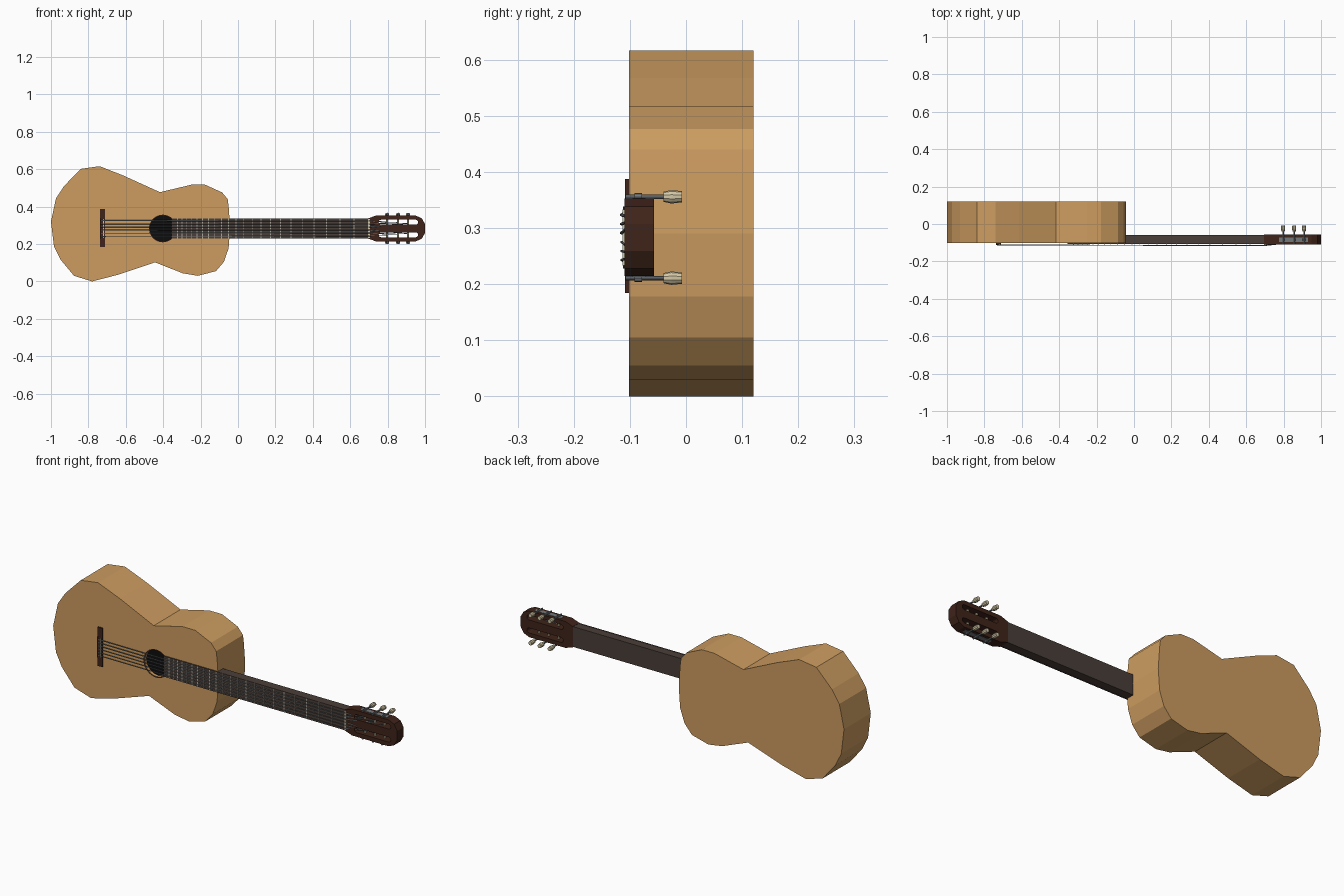
import bpy, bmesh, math
from mathutils import Vector, Matrix

if "Cube" in bpy.data.objects:
    bpy.data.objects.remove(bpy.data.objects["Cube"])


def material(name, rgb):
    m = bpy.data.materials.new(name)
    m.diffuse_color = (*rgb, 1)
    m.use_nodes = True
    m.node_tree.nodes["Principled BSDF"].inputs["Base Color"].default_value = m.diffuse_color
    return m


WOOD = material("honey wood", (0.61, 0.335, 0.118))
NECK = material("dark ebony", (0.068, 0.048, 0.040))
HEAD = material("red brown wood", (0.050, 0.017, 0.010))
BLACK = material("black", (0.004, 0.004, 0.004))
STEEL = material("steel grey", (0.17, 0.19, 0.20))
FRET = material("fret metal", (0.42, 0.39, 0.32))
CREAM = material("cream", (0.66, 0.58, 0.38))

CZ = 0.283          # height of the centre line
TOP = -0.102        # soundboard plane
BOARD = -0.108      # fretboard plane


def finish(name, bm, mat):
    bmesh.ops.recalc_face_normals(bm, faces=bm.faces)
    me = bpy.data.meshes.new(name)
    bm.to_mesh(me)
    bm.free()
    me.materials.append(mat)
    ob = bpy.data.objects.new(name, me)
    bpy.context.collection.objects.link(ob)
    return ob


def prism(name, outline, y0, y1, mat):
    """Extrude an x/z outline along y."""
    bm = bmesh.new()
    face = bm.faces.new([bm.verts.new((x, y0, z)) for x, z in outline])
    ext = bmesh.ops.extrude_face_region(bm, geom=[face], use_keep_orig=True)
    verts = [v for v in ext["geom"] if isinstance(v, bmesh.types.BMVert)]
    bmesh.ops.translate(bm, verts=verts, vec=(0, y1 - y0, 0))
    return finish(name, bm, mat)


def box(name, x, y, z, mat):
    return prism(name, [(x[0], z[0]), (x[1], z[0]), (x[1], z[1]), (x[0], z[1])],
                 y[0], y[1], mat)


def rod(name, a, b, r, mat, sides=8, r2=None):
    a, b = Vector(a), Vector(b)
    d = b - a
    mtx = Matrix.Translation((a + b) / 2) @ d.to_track_quat('Z', 'Y').to_matrix().to_4x4()
    bm = bmesh.new()
    bmesh.ops.create_cone(bm, cap_ends=True, segments=sides, radius1=r,
                          radius2=r if r2 is None else r2, depth=d.length, matrix=mtx)
    return finish(name, bm, mat)


def cut(ob, cutter):
    mod = ob.modifiers.new("cut", 'BOOLEAN')
    mod.operation = 'DIFFERENCE'
    mod.solver = 'EXACT'
    mod.object = cutter
    bpy.context.view_layer.objects.active = ob
    bpy.ops.object.modifier_apply(modifier=mod.name)
    bpy.data.objects.remove(cutter)


# Body: faceted figure-eight outline
body_outline = [
    (-0.74, 0.616), (-0.84, 0.602), (-0.93, 0.51), (-0.973, 0.445), (-1.0, 0.32),
    (-0.984, 0.187), (-0.95, 0.118), (-0.877, 0.03), (-0.78, 0.0), (-0.64, 0.036),
    (-0.444, 0.102), (-0.294, 0.043), (-0.214, 0.03), (-0.118, 0.055), (-0.075, 0.105),
    (-0.05, 0.178), (-0.042, 0.29), (-0.05, 0.40), (-0.055, 0.44), (-0.085, 0.476),
    (-0.176, 0.517), (-0.25, 0.517), (-0.417, 0.477), (-0.615, 0.567)]
body = prism("body", body_outline, TOP, 0.12, WOOD)

# Sound hole: recess with a black bottom
HX = -0.402
cut(body, rod("hole_cutter", (HX, TOP - 0.05, CZ), (HX, TOP + 0.02, CZ), 0.068, WOOD, 32))
rod("sound_hole", (HX, TOP + 0.016, CZ), (HX, TOP + 0.022, CZ), 0.069, BLACK, 32)
# Dark rim around the hole
bm = bmesh.new()
rings = [[bm.verts.new((HX + r * math.cos(t * math.tau / 32), TOP - 0.001,
                        CZ + r * math.sin(t * math.tau / 32))) for t in range(32)]
         for r in (0.068, 0.074)]
for i in range(32):
    j = (i + 1) % 32
    bm.faces.new([rings[0][i], rings[0][j], rings[1][j], rings[1][i]])
finish("hole_rim", bm, HEAD)

# Neck with fretboard running over the soundboard
box("neck", (-0.045, 0.71), (TOP, -0.059), (CZ - 0.053, CZ + 0.053), NECK)
box("fretboard", (-0.355, 0.71), (BOARD, TOP), (CZ - 0.054, CZ + 0.054), NECK)

# Frets at equal-tempered spacing
NUT, SADDLE = 0.70, -0.722
for n in range(1, 23):
    x = NUT - (NUT - SADDLE) * (1 - 2 ** (-n / 12))
    box(f"fret_{n}", (x - 0.002, x + 0.002), (BOARD - 0.002, BOARD + 0.001),
        (CZ - 0.053, CZ + 0.053), FRET)
box("nut", (NUT - 0.004, NUT + 0.005), (BOARD - 0.005, BOARD + 0.002),
    (CZ - 0.05, CZ + 0.05), CREAM)

# Slotted headstock, outline mirrored about the centre line
half = [(0.695, 0.054), (0.738, 0.069), (0.95, 0.069), (0.982, 0.055), (1.0, 0.024)]
head = prism("headstock", [(x, CZ - z) for x, z in half] +
             [(x, CZ + z) for x, z in reversed(half)], -0.110, -0.057, HEAD)
for s in (-1, 1):
    zc = CZ + s * 0.034
    slot = [(cx + 0.013 * math.cos(math.pi * (k / 6 + o)),
             zc + 0.013 * math.sin(math.pi * (k / 6 + o)))
            for cx, o in ((0.95, -0.5), (0.765, 0.5)) for k in range(7)]
    cut(head, prism("slot_cutter", slot, -0.2, 0.0, HEAD))

# Tuners: roller across the slot, gear, shaft and button on each side
PEGS = (0.797, 0.856, 0.909)
for s, side in ((-1, "lower"), (1, "upper")):
    box(f"tuner_plate_{side}", (0.775, 0.93), (-0.095, -0.072),
        sorted((CZ + s * 0.068, CZ + s * 0.0705)), STEEL)
    for i, x in enumerate(PEGS):
        tag = f"{side}_{i + 1}"
        z = CZ + s * 0.0725
        rod(f"roller_{tag}", (x, -0.085, CZ + s * 0.018), (x, -0.085, z), 0.006, CREAM)
        rod(f"gear_{tag}", (x, -0.092, z), (x, -0.078, z), 0.007, STEEL)
        rod(f"shaft_{tag}", (x, -0.108, z), (x, -0.035, z), 0.004, STEEL)
        rod(f"button_base_{tag}", (x, -0.040, z), (x, -0.026, z), 0.009, CREAM, 10, 0.012)
        rod(f"button_{tag}", (x, -0.026, z), (x, -0.007, z), 0.012, CREAM, 10, 0.010)

# Bridge with raised middle and saddle
box("bridge", (-0.738, -0.710), (-0.109, TOP), (0.184, 0.387), HEAD)
box("bridge_block", (-0.738, -0.726), (-0.112, -0.109), (CZ - 0.055, CZ + 0.055), HEAD)
box("saddle", (-0.721, -0.717), (-0.1125, -0.108), (CZ - 0.05, CZ + 0.05), CREAM)

# Strings: bridge to nut, then down to the rollers
for i in range(6):
    k = i - 2.5
    s = 1 if k > 0 else -1
    peg = PEGS[i] if i < 3 else PEGS[5 - i]
    r = 0.0022 if i < 3 else 0.0028
    zb, zn = CZ + k * 0.0168, CZ + k * 0.0160
    start, over = (-0.732, -0.1125, zb), (NUT, -0.115, zn)
    wind = (peg, -0.092, CZ + s * (0.028 + 0.003 * (abs(k) - 0.5)))
    rod(f"string_{i + 1}", start, over, r, STEEL, 6)
    rod(f"string_end_{i + 1}", over, wind, r, STEEL, 6)
